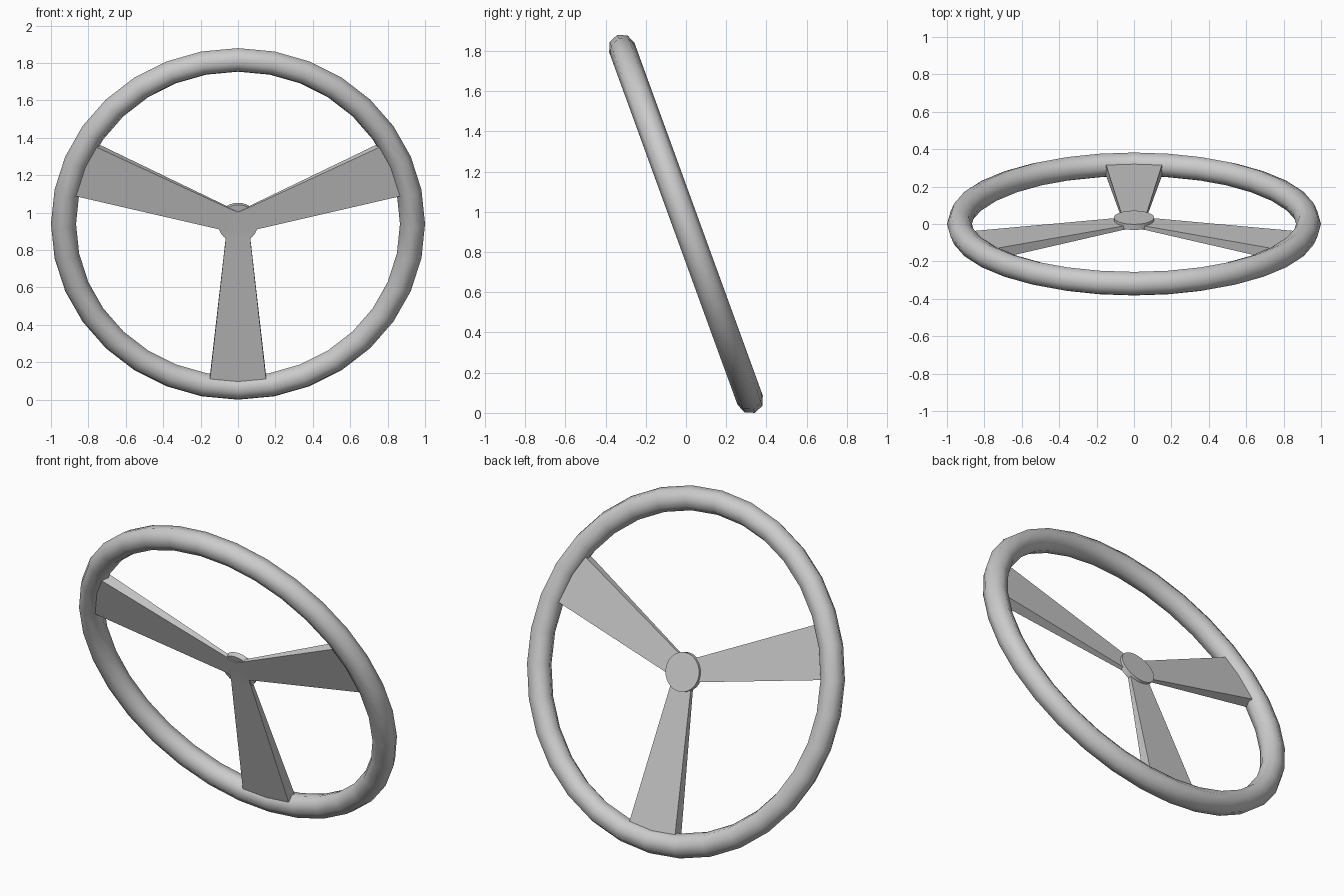
import bpy, bmesh, math
from mathutils import Matrix, Vector

if "Cube" in bpy.data.objects:
    bpy.data.objects.remove(bpy.data.objects["Cube"])

# Wheel frame: local x right, y towards the back, z up; whole wheel leans forward 20 degrees
WHEEL = Matrix.Translation((0, 0, 0.94)) @ Matrix.Rotation(math.radians(20), 4, 'X')
FACE = WHEEL @ Matrix.Rotation(math.radians(90), 4, 'X')


def finish(obj, name, angle):
    obj.name = name
    bpy.ops.object.select_all(action='DESELECT')
    obj.select_set(True)
    bpy.context.view_layer.objects.active = obj
    bpy.ops.object.shade_smooth_by_angle(angle=math.radians(angle))


def spoke(name, degrees):
    # stations: radius, half width, front depth, back depth
    stations = [(0.0, 0.060, 0.0, 0.022),
                (0.09, 0.066, 0.0, 0.022),
                (0.86, 0.149, -0.040, 0.022),
                (0.90, 0.153, -0.040, 0.022)]
    turn = WHEEL @ Matrix.Rotation(math.radians(-degrees), 4, 'Y')
    bm = bmesh.new()
    loops = [[bm.verts.new(turn @ Vector((r, y, z)))
              for y, z in ((f, -w), (f, w), (b, w), (b, -w))]
             for r, w, f, b in stations]
    for a, c in zip(loops, loops[1:]):
        for i in range(4):
            j = (i + 1) % 4
            bm.faces.new((a[i], a[j], c[j], c[i]))
    bm.faces.new(loops[0])
    bm.faces.new(loops[-1])
    bmesh.ops.recalc_face_normals(bm, faces=bm.faces)
    mesh = bpy.data.meshes.new(name)
    bm.to_mesh(mesh)
    bm.free()
    obj = bpy.data.objects.new(name, mesh)
    bpy.context.collection.objects.link(obj)
    finish(obj, name, 20)


# Rim: octagonal tube, smooth shaded
bpy.ops.mesh.primitive_torus_add(major_segments=32, minor_segments=8,
                                 major_radius=0.933, minor_radius=0.067)
rim = bpy.context.object
rim.matrix_world = FACE
finish(rim, "rim", 60)

# Hub disc on the back of the spokes
bpy.ops.mesh.primitive_cylinder_add(vertices=32, radius=0.107, depth=0.032)
hub = bpy.context.object
hub.matrix_world = WHEEL @ Matrix.Translation((0, 0.021, 0)) @ Matrix.Rotation(math.radians(90), 4, 'X')
finish(hub, "hub", 30)

# Three flared spokes
for name, degrees in (("right_spoke", 21), ("left_spoke", 159), ("lower_spoke", 270)):
    spoke(name, degrees)
